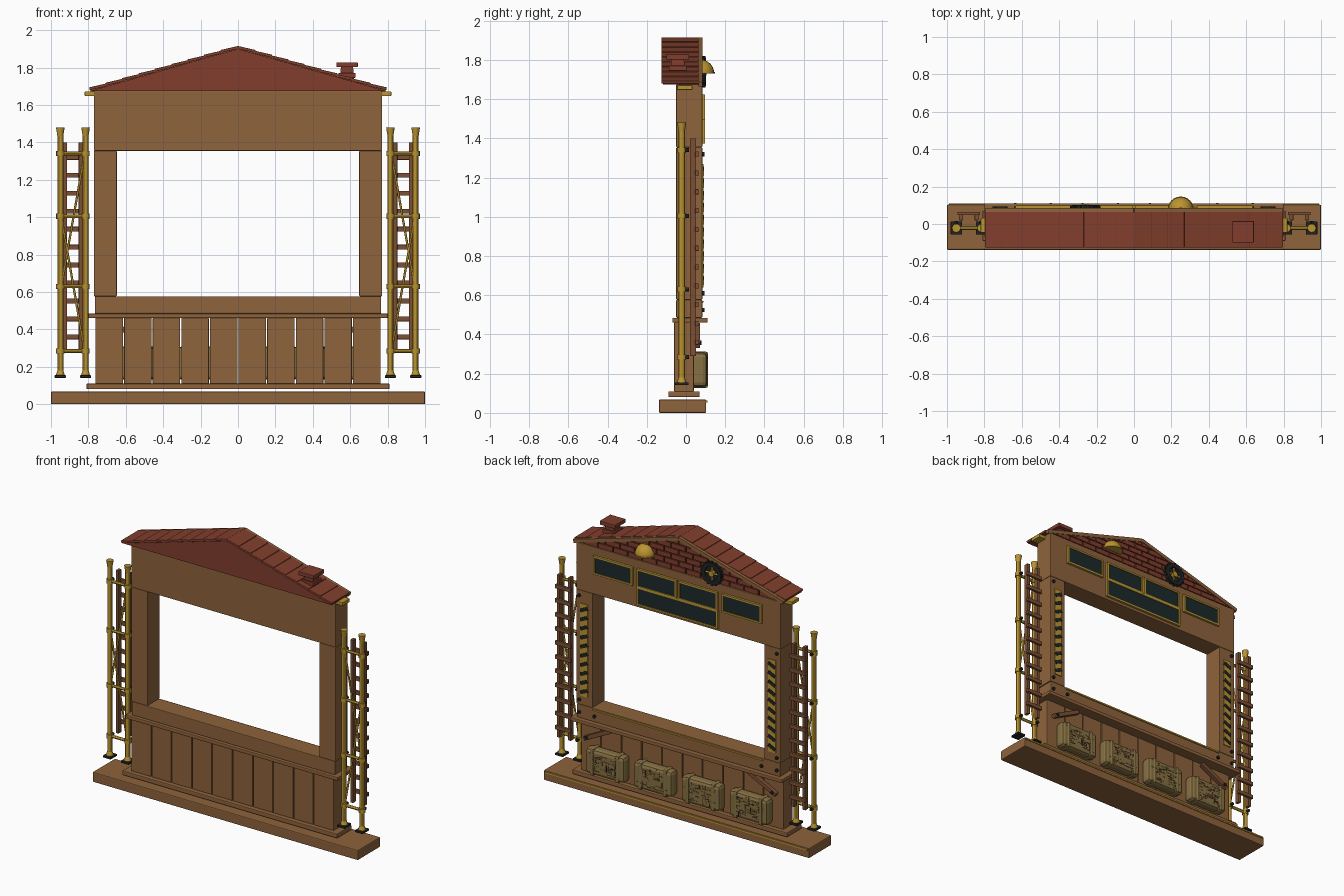
import bpy, bmesh, math, random
from mathutils import Matrix, Vector

random.seed(4)
cube = bpy.data.objects.get("Cube")
if cube:
    bpy.data.objects.remove(cube, do_unlink=True)


def material(name, *rgb):
    m = bpy.data.materials.new(name)
    m.use_nodes = True
    m.diffuse_color = (*rgb, 1)
    m.node_tree.nodes["Principled BSDF"].inputs["Base Color"].default_value = (*rgb, 1)
    return m


WOOD = material("warm wood", .27, .125, .045)
DARKWOOD = material("ladder wood", .2, .08, .035)
RED = material("roof red", .22, .048, .026)
MORTAR = material("dark mortar", .05, .018, .012)
BRASS = material("brass yellow", .5, .3, .03)
GLASS = material("dark panel", .012, .022, .024)
STRAW = material("straw", .24, .165, .055)
IRON = material("black iron", .015, .017, .018)


class Part:
    """Collects primitives into one object."""

    def __init__(self, name, mat, bevel=0, smooth=False):
        self.name, self.mat, self.bevel, self.smooth = name, mat, bevel, smooth
        self.bm = bmesh.new()

    def box(self, center, size, angle=0, axis='Y'):
        m = Matrix.Translation(center) @ Matrix.Rotation(angle, 4, axis) @ Matrix.Diagonal((*size, 1))
        bmesh.ops.create_cube(self.bm, size=1, matrix=m)
        return self

    def span(self, x, y, z):
        return self.box([sum(p) / 2 for p in (x, y, z)], [p[1] - p[0] for p in (x, y, z)])

    def rod(self, a, b, r, r2=None, sides=12):
        a, b = Vector(a), Vector(b)
        m = Matrix.Translation((a + b) / 2) @ (b - a).to_track_quat('Z', 'Y').to_matrix().to_4x4()
        bmesh.ops.create_cone(self.bm, cap_ends=True, segments=sides, radius1=r,
                              radius2=r2 or r, depth=(b - a).length, matrix=m)
        return self

    def ball(self, center, r):
        bmesh.ops.create_uvsphere(self.bm, u_segments=24, v_segments=16, radius=r,
                                  matrix=Matrix.Translation(center))
        return self

    def clip(self, point, normal):
        bmesh.ops.bisect_plane(self.bm, geom=self.bm.verts[:] + self.bm.edges[:] + self.bm.faces[:],
                               plane_co=point, plane_no=normal, clear_outer=True)
        edges = [e for e in self.bm.edges if e.is_boundary]
        if edges:
            bmesh.ops.holes_fill(self.bm, edges=edges)
        return self

    def done(self):
        bmesh.ops.recalc_face_normals(self.bm, faces=self.bm.faces)
        mesh = bpy.data.meshes.new(self.name)
        self.bm.to_mesh(mesh)
        self.bm.free()
        mesh.materials.append(self.mat)
        ob = bpy.data.objects.new(self.name, mesh)
        bpy.context.collection.objects.link(ob)
        if self.smooth:
            bpy.ops.object.select_all(action='DESELECT')
            ob.select_set(True)
            bpy.context.view_layer.objects.active = ob
            bpy.ops.object.shade_smooth_by_angle()
        if self.bevel:
            mod = ob.modifiers.new("Bevel", 'BEVEL')
            mod.width, mod.segments = self.bevel, 2
        return ob


SIDES = (-1, 1)

# Base, step and counter
Part("base", WOOD, .006).span((-1, 1), (-.138, .103), (0, .068)).done()
Part("step", WOOD, .005).span((-.81, .81), (-.09, .07), (.08, .11)).done()
Part("counter", WOOD, .005).span((-.8, .8), (-.07, .11), (.46, .485)).done()
trim = Part("yellow_trim", BRASS)
trim.span((-.99, .99), (.1, .109), (.052, .062))
trim.span((-.64, .64), (.083, .09), (.562, .572)).done()

# Plank wall under the counter
planks = Part("planks", WOOD, .003)
for i in range(10):
    planks.box(((i - 4.5) * .153, -.01, .285), (.147, .1, .352))
planks.done()

# Frame around the opening
Part("sill", WOOD, .004).span((-.765, .765), (-.05, .083), (.485, .577)).done()
Part("header", WOOD, .004).span((-.77, .77), (-.05, .083), (1.355, 1.675)).done()
for s in SIDES:
    Part("post", WOOD, .004).box((s * .709, .0165, .966), (.122, .133, .778)).done()

# Gable body and overlapping roof strips
EAVE, PEAK, HALF = 1.675, 1.9, .79
slope = math.atan2(PEAK - EAVE, HALF)
gable = Part("gable", RED).span((-HALF, HALF), (-.118, .06), (EAVE, PEAK))
back = Part("gable_mortar", MORTAR).span((-HALF, HALF), (.06, .072), (EAVE, PEAK))
bricks = Part("gable_bricks", RED)
for row in range(6):
    for i in range(-8, 9):
        bricks.box(((i + row % 2 / 2) * .11, .074, EAVE + .02 + row * .037), (.102, .014, .031))
for part in (gable, back, bricks):
    for s in SIDES:
        part.clip((0, 0, PEAK), (s * math.sin(slope), 0, math.cos(slope)))
    part.done()
strips = Part("roof_strips", RED, .002)
rake = Part("rake_trim", WOOD)
for s in SIDES:
    for i in range(9):
        t = (i + .5) / 9
        strips.box((s * HALF * t, -.03, PEAK + .01 - (PEAK - EAVE) * t),
                   (.099, .19, .015), s * (slope - .05))
    rake.box((s * HALF / 2, .074, (PEAK + EAVE) / 2 + .002), (HALF / math.cos(slope), .022, .024), s * slope)
strips.done()
rake.done()
Part("eave_brackets", BRASS, .003).span((-.82, .82), (-.045, .032), (1.648, 1.672)).done()

# Chimney
chimney = Part("chimney", RED, .003)
for z, w in ((1.735, .075), (1.758, .09), (1.783, .07), (1.815, .115)):
    chimney.box((.583, -.042, z), (w, w, .026))
chimney.box((.583, -.042, 1.765), (.066, .066, .09)).done()

# Dome lamp on the back
lamp = Part("dome_lamp", BRASS, smooth=True).ball((.25, .077, 1.735), .066)
lamp.clip((0, 0, 1.735), (0, 0, -1))
lamp.rod((.25, .077, 1.73), (.25, .077, 1.738), .07, sides=24)
lamp.rod((.25, .077, 1.795), (.25, .077, 1.808), .012).done()

# Toothed wheel on the back
hub = Vector((-.26, .09, 1.74))
wheel, spokes = Part("wheel_rim", IRON), Part("wheel_spokes", BRASS)
for i in range(16):
    a = math.tau * i / 16
    d = Vector((math.cos(a), 0, math.sin(a)))
    wheel.box(hub + d * .06, (.024, .024, .03), -a)
    wheel.box(hub + d * .074, (.014, .02, .013), -a)
    if i % 4 == 0:
        spokes.rod(hub, hub + d * .052, .006)
wheel.rod(hub - Vector((0, .018, 0)), hub - Vector((0, .008, 0)), .066, sides=24).done()
spokes.rod(hub - Vector((0, .01, 0)), hub + Vector((0, .014, 0)), .02).done()

# Framed dark boards on the header
frames, boards = Part("board_frames", BRASS), Part("boards", GLASS)
rects = [(x, 1.56, .285, .115) for x in (-.485, -.155, .155, .485)] + [(0, 1.437, .6, .115)]
for x, z, w, h in rects:
    boards.box((x, .086, z), (w, .012, h))
    for s in SIDES:
        frames.box((x, .089, z + s * h / 2), (w + .012, .018, .011))
        frames.box((x + s * w / 2, .089, z), (.011, .018, h))
frames.done()
boards.done()

# Striped plates and bolts on the posts
plates, stripes = Part("warning_plates", BRASS), Part("warning_stripes", IRON)
bolts = Part("bolts", IRON, smooth=True)
for s in SIDES:
    plates.box((s * .708, .085, .955), (.055, .009, .63))
    for i in range(10):
        stripes.box((s * .708, .088, .675 + i * .062), (.058, .009, .024), s * .45)
    for x, z in ((.745, 1.32), (.745, .61), (.745, .525), (.63, .525)):
        bolts.rod((s * x, .08, z), (s * x, .094, z), .011)
plates.done()
stripes.clip((.7355, 0, 0), (1, 0, 0)).clip((-.7355, 0, 0), (-1, 0, 0)).done()

# Braces below the counter
braces = Part("counter_braces", DARKWOOD, .003)
for s in SIDES:
    braces.box((s * .62, .058, .395), (.23, .028, .028), s * .47)
    bolts.rod((s * .7, .06, .357), (s * .7, .08, .357), .011)
braces.done()

# Straw bales with straps and loose stalks
for x in (-.54, -.18, .18, .54):
    Part("bale", STRAW, .022).box((x, .07, .22), (.29, .076, .176)).done()
    straps = Part("bale_straps", STRAW, .012)
    for s in SIDES:
        straps.box((x + s * .095, .07, .22), (.03, .084, .186))
    straps.done()
    stalks, shade = Part("bale_stalks", STRAW), Part("bale_gaps", MORTAR)
    for i in range(60):
        part = shade if i % 3 == 0 else stalks
        spot = (x + random.uniform(-.1, .1), .107, .22 + random.uniform(-.06, .06))
        part.box(spot, (random.uniform(.015, .05), .006, .004), random.choice((0, 0, math.pi / 2)))
    stalks.done()
    shade.done()

# Pole scaffolds and ladders on both ends
LEVELS = (.285, .63, 1.005, 1.34)
for s in SIDES:
    poles = Part("scaffold_poles", BRASS, smooth=True)
    feet = Part("scaffold_feet", IRON, .003)
    y = -.022
    for x in (s * .95, s * .815):
        poles.rod((x, y, .15), (x, y, 1.47), .016)
        poles.rod((x, y, 1.435), (x, y, 1.48), .016, .023)
        poles.rod((x, y, .155), (x, y, .18), .024, .016)
        feet.box((x, y, .148), (.06, .07, .014))
        for z in LEVELS:
            poles.rod((x, y, z - .014), (x, y, z + .014), .022)
            bolts.rod((x, -.005, z), (x, .015, z), .01)
    for z in LEVELS:
        poles.rod((s * .965, y, z), (s * .8, y, z), .01)
    poles.rod((s * .82, y, LEVELS[3]), (s * .945, y, LEVELS[1]), .006)
    poles.rod((s * .945, y, LEVELS[2]), (s * .82, y, LEVELS[0]), .006)
    poles.done()
    feet.done()
    ladder = Part("ladder", DARKWOOD, .002)
    for x in (.842, .925):
        ladder.box((s * x, .036, .845), (.02, .032, 1.11))
    for i in range(11):
        ladder.box((s * .884, .056, .36 + i * .096), (.12, .018, .026))
    ladder.done()
bolts.done()
